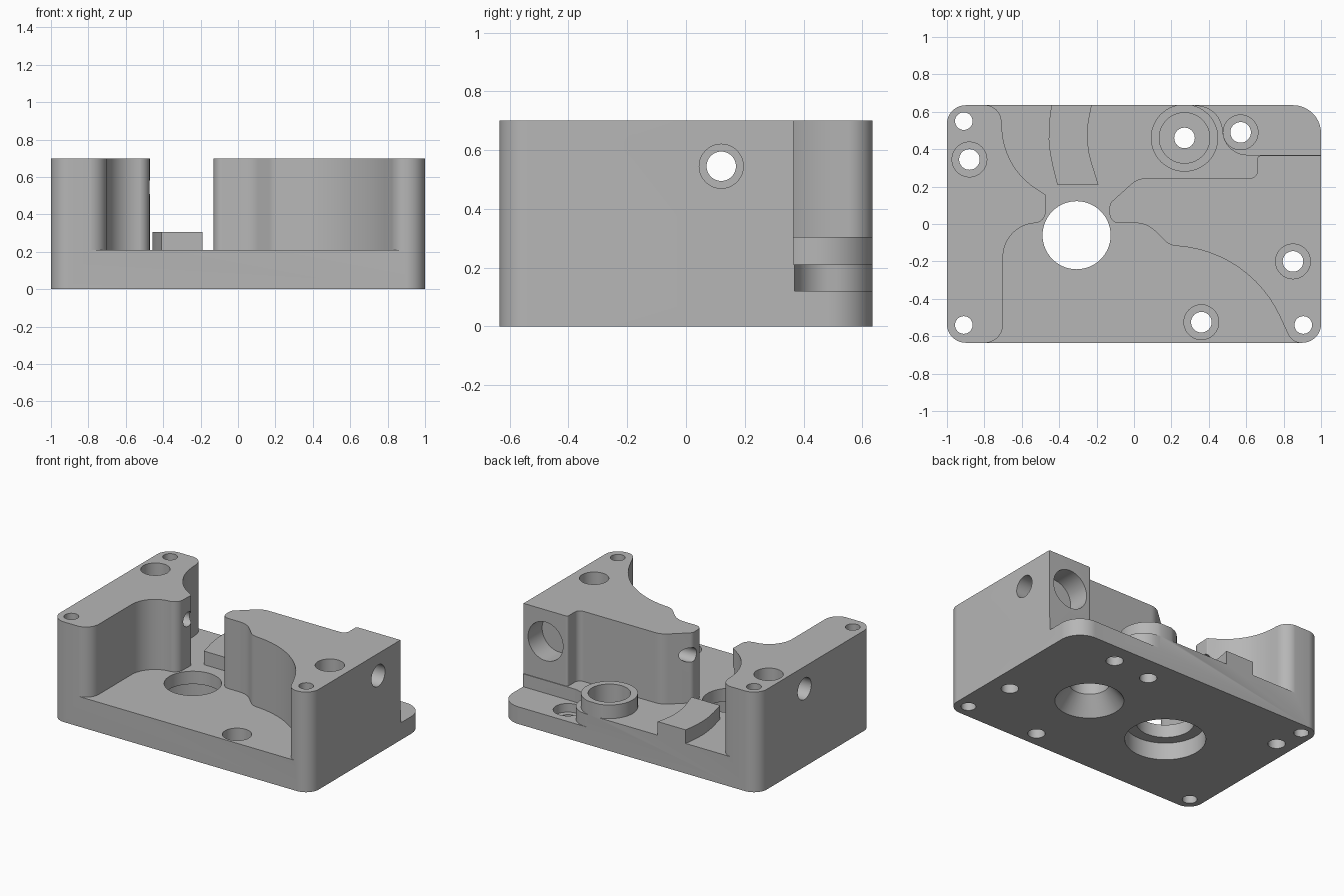
import bpy, bmesh, math
from mathutils import Vector

old = bpy.data.objects.get("Cube")
if old:
    bpy.data.objects.remove(old, do_unlink=True)

TOP, FLOOR, LEDGE, BOSS = 0.70, 0.21, 0.12, 0.305
HALF_Y = 0.635
OUT = HALF_Y + 0.001          # just outside the body

metal = bpy.data.materials.new("grey metal")
metal.use_nodes = True
grey = (0.47, 0.47, 0.47, 1)
metal.diffuse_color = grey
metal.node_tree.nodes["Principled BSDF"].inputs["Base Color"].default_value = grey


def rounded(corners):
    """Turn (x, y, radius) corners into an outline with filleted corners."""
    pts, n = [], len(corners)
    for i, (x, y, r) in enumerate(corners):
        p = Vector((x, y))
        if r == 0:
            pts.append(p)
            continue
        a = (Vector(corners[i - 1][:2]) - p).normalized()
        b = (Vector(corners[(i + 1) % n][:2]) - p).normalized()
        half = a.angle(b) / 2
        centre = p + (a + b).normalized() * (r / math.sin(half))
        start = p + a * (r / math.tan(half)) - centre
        end = p + b * (r / math.tan(half)) - centre
        sweep = math.pi - 2 * half
        steps = max(4, int(sweep / math.radians(5)))
        for k in range(steps + 1):
            t = k / steps
            v = (start * math.sin((1 - t) * sweep) + end * math.sin(t * sweep)) / math.sin(sweep)
            pts.append(centre + v)
    return pts


def finish(bm, name):
    bmesh.ops.recalc_face_normals(bm, faces=bm.faces)
    mesh = bpy.data.meshes.new(name)
    bm.to_mesh(mesh)
    bm.free()
    mesh.materials.append(metal)
    obj = bpy.data.objects.new(name, mesh)
    bpy.context.collection.objects.link(obj)
    return obj


def prism(name, corners, z0, z1):
    bm = bmesh.new()
    face = bm.faces.new([bm.verts.new((p.x, p.y, z0)) for p in rounded(corners)])
    top = bmesh.ops.extrude_face_region(bm, geom=[face])["geom"]
    bmesh.ops.translate(bm, vec=(0, 0, z1 - z0),
                        verts=[v for v in top if isinstance(v, bmesh.types.BMVert)])
    return finish(bm, name)


def cylinder(name, start, end, r1, r2=None):
    a, b = Vector(start), Vector(end)
    bm = bmesh.new()
    bmesh.ops.create_cone(bm, cap_ends=True, segments=56, radius1=r1,
                          radius2=r1 if r2 is None else r2, depth=(b - a).length)
    turn = (b - a).to_track_quat('Z', 'Y').to_matrix()
    bmesh.ops.rotate(bm, verts=bm.verts, cent=(0, 0, 0), matrix=turn)
    bmesh.ops.translate(bm, verts=bm.verts, vec=(a + b) / 2)
    return finish(bm, name)


def cut(obj, cutter):
    cutter.hide_render = True
    mod = obj.modifiers.new("cut", 'BOOLEAN')
    mod.operation, mod.solver, mod.object = 'DIFFERENCE', 'EXACT', cutter
    bpy.context.view_layer.objects.active = obj
    bpy.ops.object.modifier_apply(modifier=mod.name)
    bpy.data.objects.remove(cutter, do_unlink=True)


def drill(x, y, r, z0=-0.1, z1=1.0):
    cut(body, cylinder("drill", (x, y, z0), (x, y, z1), r))


# Full solid with rounded corners
body = prism("housing_body", [(-1, -HALF_Y, 0.1), (1, -HALF_Y, 0.1),
                              (1, HALF_Y, 0.15), (-1, HALF_Y, 0.1)], 0, TOP)

# Open valley between the two tall blocks
valley = prism("valley", [
    # left block wall
    (-0.95, -0.8, 0), (-0.95, -OUT, 0), (-0.70, -OUT, 0.1), (-0.70, 0.005, 0.18),
    (-0.475, 0.005, 0.06), (-0.47, 0.155, 0.01), (-0.69, 0.295, 0.4),
    (-0.715, OUT, 0.09), (-0.95, OUT, 0), (-0.95, 0.8, 0),
    # back of right block
    (1.2, 0.8, 0), (1.2, 0.365, 0), (0.66, 0.365, 0.015), (0.66, 0.245, 0.04),
    (0.02, 0.245, 0.12), (-0.13, 0.11, 0.04),
    # front of right block
    (-0.13, 0.005, 0.05), (0.07, 0.005, 0.15), (0.19, -0.115, 0.1),
    (0.62, -0.145, 0.65), (0.845, -OUT, 0.08), (0.98, -OUT, 0), (0.98, -0.8, 0),
], FLOOR, 1.0)

# Curved key and round boss left standing on the valley floor
cut(valley, prism("key", [(-0.41, 0.21, 0), (-0.47, 0.45, 0.7), (-0.40, 0.9, 0),
                          (-0.17, 0.9, 0), (-0.265, 0.45, 0.5), (-0.19, 0.21, 0)],
                  0.1, BOSS))
cut(valley, cylinder("boss", (0.27, 0.46, 0.1), (0.27, 0.46, BOSS), 0.18))
cut(body, valley)

# Low ledge at the back corner
cut(body, prism("ledge", [(0.28, 0.64, 0), (0.46, 0.62, 0.14), (0.49, 0.37, 0.13),
                          (1.2, 0.37, 0), (1.2, 0.8, 0), (0.28, 0.8, 0)], LEDGE, 0.26))

# Plain corner holes
for x, y in ((-0.91, 0.55), (-0.91, -0.54), (0.905, -0.54)):
    drill(x, y, 0.047)

# Counterbored bolt holes
for x, y, seat in ((-0.88, 0.345, 0.5), (0.85, -0.2, 0.5),
                   (0.36, -0.525, 0.11), (0.57, 0.49, 0.06)):
    drill(x, y, 0.055)
    drill(x, y, 0.093, z0=seat)

# Boss bore
drill(0.27, 0.46, 0.055)
drill(0.27, 0.46, 0.135, z0=0.16)

# Main bore, wider from below
drill(-0.307, -0.06, 0.182)
drill(-0.307, -0.06, 0.255, z1=0.12)

# Tapered blind pocket under the right block
cut(body, cylinder("taper", (0.37, 0.005, -0.01), (0.37, 0.005, 0.12), 0.225, 0.125))
drill(0.37, 0.005, 0.125, z0=0.1, z1=0.4)

# Cross hole through both blocks, wider at the outer ends
cut(body, cylinder("cross", (-1.2, 0.12, 0.545), (1.2, 0.12, 0.545), 0.05))
for s in (-1, 1):
    cut(body, cylinder("cross_end", (s * 1.2, 0.12, 0.545), (s * 0.85, 0.12, 0.545), 0.075))

# Round port in the back of the right block
cut(body, cylinder("port", (0.83, 0.6, 0.48), (0.83, 0.21, 0.48), 0.135))

bpy.ops.object.select_all(action='DESELECT')
body.select_set(True)
bpy.context.view_layer.objects.active = body
bpy.ops.object.shade_smooth_by_angle(angle=math.radians(30))
